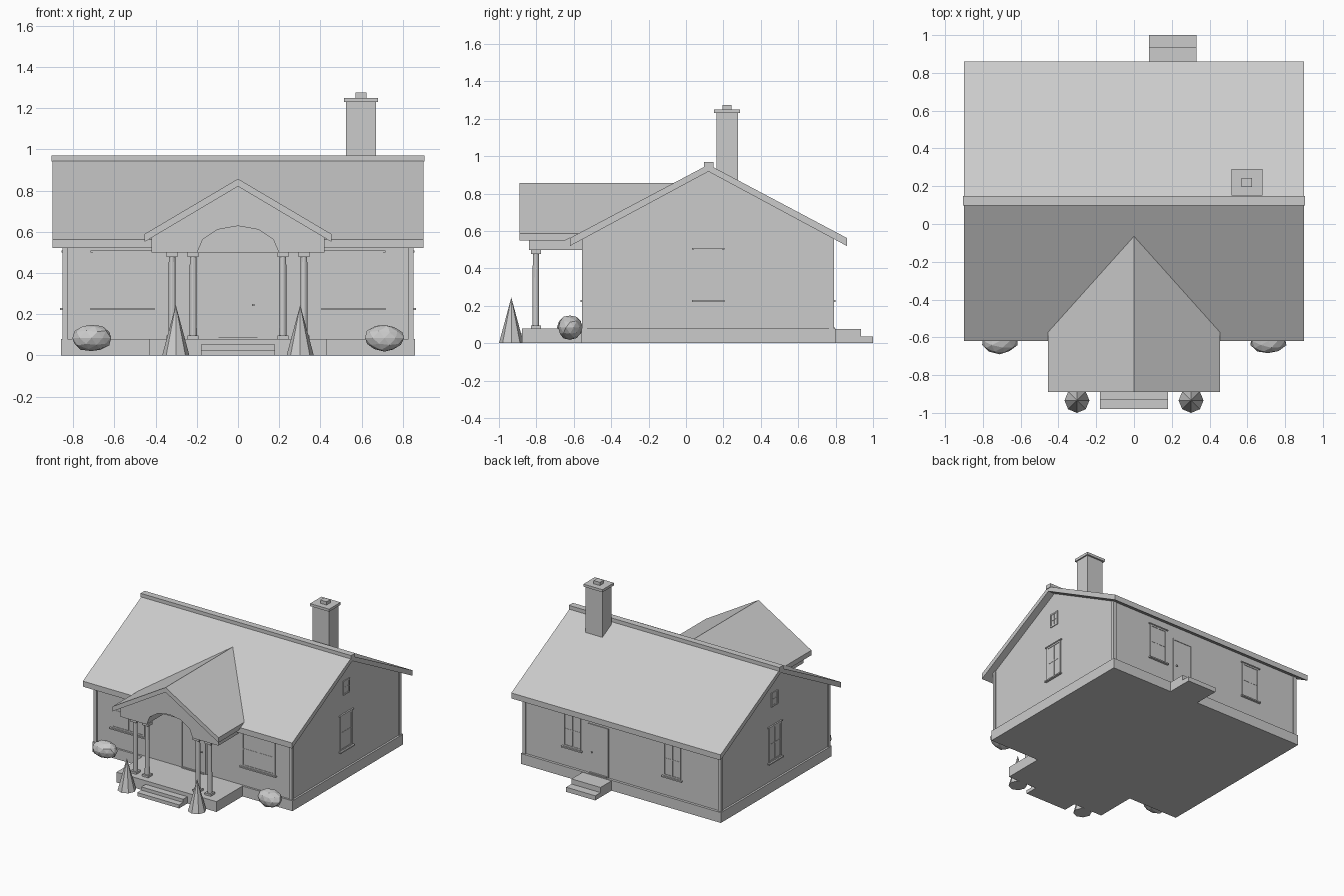
import bpy, bmesh, math, random
from mathutils import Vector

random.seed(4)
cube = bpy.data.objects.get("Cube")
if cube:
    bpy.data.objects.remove(cube, do_unlink=True)

GREY = (0.6, 0.6, 0.6, 1)
grey = bpy.data.materials.new("plain_grey")
grey.use_nodes = True
grey.diffuse_color = GREY
grey.node_tree.nodes["Principled BSDF"].inputs["Base Color"].default_value = GREY


def finish(name, bm):
    bmesh.ops.recalc_face_normals(bm, faces=bm.faces)
    mesh = bpy.data.meshes.new(name)
    bm.to_mesh(mesh)
    bm.free()
    mesh.materials.append(grey)
    obj = bpy.data.objects.new(name, mesh)
    bpy.context.collection.objects.link(obj)
    return obj


def box(name, x0, x1, y0, y1, z0, z1):
    bm = bmesh.new()
    bmesh.ops.create_cube(bm, size=1)
    for v in bm.verts:
        v.co = ((x0 + x1) / 2 + v.co.x * (x1 - x0),
                (y0 + y1) / 2 + v.co.y * (y1 - y0),
                (z0 + z1) / 2 + v.co.z * (z1 - z0))
    return finish(name, bm)


def loft(name, first, last):
    """Solid between two outlines with matching points."""
    bm = bmesh.new()
    a = [bm.verts.new(p) for p in first]
    b = [bm.verts.new(p) for p in last]
    bm.faces.new(a)
    bm.faces.new(b)
    for i in range(len(a)):
        j = (i + 1) % len(a)
        bm.faces.new((a[i], a[j], b[j], b[i]))
    return finish(name, bm)


def cone(name, x, y, z0, z1, r0, r1, sides):
    bm = bmesh.new()
    bmesh.ops.create_cone(bm, cap_ends=True, segments=sides, radius1=r0,
                          radius2=r1, depth=z1 - z0)
    bmesh.ops.translate(bm, verts=bm.verts, vec=(x, y, (z0 + z1) / 2))
    return finish(name, bm)


def chevron(mid, half, eave_low, eave_top, ridge_low, ridge_top):
    return [(mid - half, eave_low), (mid - half, eave_top), (mid, ridge_top),
            (mid + half, eave_top), (mid + half, eave_low), (mid, ridge_low)]


# Main body
WX, YF, YB, RIDGE = 0.845, -0.545, 0.78, 0.12
box("foundation", -0.86, 0.86, -0.56, 0.8, 0, 0.08)
gable = [(YF, 0.07), (YB, 0.07), (YB, 0.57), (RIDGE, 0.93), (YF, 0.57)]
loft("house_walls", [(-WX, y, z) for y, z in gable], [(WX, y, z) for y, z in gable])
for s in (-1, 1):
    for y0, y1, end in ((-0.555, -0.53, "front"), (0.765, 0.79, "back")):
        x0, x1 = sorted((s * 0.828, s * 0.853))
        box(end + "_corner_board", x0, x1, y0, y1, 0.08, 0.563)

# Main roof
section = chevron(RIDGE, 0.74, 0.52, 0.563, 0.918, 0.955)
loft("main_roof", [(-0.9, y, z) for y, z in section], [(0.9, y, z) for y, z in section])
box("ridge_cap", -0.905, 0.905, 0.097, 0.147, 0.94, 0.97)

# Chimney
for part, hx, hy, z0, z1 in (("stack", 0.072, 0.057, 0.8, 1.23),
                             ("cap", 0.082, 0.07, 1.23, 1.25),
                             ("flue", 0.027, 0.024, 1.25, 1.275)):
    box("chimney_" + part, 0.597 - hx, 0.597 + hx, 0.22 - hy, 0.22 + hy, z0, z1)

# Porch floor and steps
box("porch_floor", -0.43, 0.43, -0.878, -0.55, 0, 0.08)
box("front_upper_step", -0.18, 0.18, -0.93, -0.87, 0, 0.052)
box("front_lower_step", -0.18, 0.18, -0.98, -0.87, 0, 0.027)
box("back_landing", 0.08, 0.33, 0.79, 0.935, 0, 0.076)
box("back_lower_step", 0.08, 0.33, 0.79, 1.0, 0, 0.036)

# Porch roof, ending on the slope of the main roof
section = chevron(0, 0.455, 0.55, 0.588, 0.82, 0.857)
loft("porch_roof", [(x, -0.89, z) for x, z in section],
     [(x, RIDGE - (0.955 - z) / 0.53, z) for x, z in section])

# Porch gable with arched opening
arch = [(0.198 * math.cos(math.pi * i / 6), 0.498 + 0.13 * math.sin(math.pi * i / 6))
        for i in range(7)]
outline = [(-0.42, 0.498), (-0.42, 0.575), (0, 0.83), (0.42, 0.575), (0.42, 0.498)] + arch
loft("porch_gable", [(x, -0.84, z) for x, z in outline], [(x, YF, z) for x, z in outline])
box("porch_back_panel", -0.21, 0.21, -0.63, YF, 0.498, 0.64)

# Porch columns
for s in (-1, 1):
    for x in (0.218, 0.32):
        cx = s * x
        cone("column_shaft", cx, -0.803, 0.08, 0.49, 0.018, 0.016, 12)
        for part, z0, z1 in (("base", 0.08, 0.095), ("capital", 0.478, 0.5)):
            box("column_" + part, cx - 0.027, cx + 0.027, -0.83, -0.776, z0, z1)

# Wall sides: origin, direction along the wall, outward direction
SIDES = {"front": ((0, YF, 0), (1, 0, 0), (0, -1, 0)),
         "back": ((0, YB, 0), (1, 0, 0), (0, 1, 0)),
         "left": ((WX, 0, 0), (0, 1, 0), (1, 0, 0)),
         "right": ((-WX, 0, 0), (0, 1, 0), (-1, 0, 0))}


def plate(name, side, u0, u1, z0, z1, depth):
    origin, along, out = (Vector(v) for v in SIDES[side])
    p = origin + along * u0 - out * 0.005
    q = origin + along * u1 + out * depth
    box(side + "_" + name, min(p.x, q.x), max(p.x, q.x),
        min(p.y, q.y), max(p.y, q.y), z0, z1)


def window(side, u, width, z0, z1, sill=True):
    h, t = width / 2, 0.012
    plate("window_glass", side, u - h, u + h, z0, z1, 0.002)
    for a in (u - h, u + h - t):
        plate("window_jamb", side, a, a + t, z0, z1, 0.006)
    for z in (z0, z1 - t):
        plate("window_rail", side, u - h, u + h, z, z + t, 0.006)
    plate("window_mullion", side, u - 0.004, u + 0.004, z0, z1, 0.004)
    mid = (z0 + z1) / 2
    plate("window_muntin", side, u - h, u + h, mid - 0.004, mid + 0.004, 0.004)
    if sill:
        plate("window_sill", side, u - h - 0.012, u + h + 0.012, z0 - 0.01, z0, 0.018)
        plate("window_head", side, u - h - 0.012, u + h + 0.012, z1, z1 + 0.008, 0.011)


def door(side, u, half, top):
    plate("door_leaf", side, u - half, u + half, 0.08, top, 0.003)
    for a in (u - half - 0.012, u + half):
        plate("door_jamb", side, a, a + 0.012, 0.08, top, 0.007)
    plate("door_head", side, u - half - 0.012, u + half + 0.012, top, top + 0.012, 0.007)
    plate("door_threshold", side, u - half, u + half, 0.08, 0.088, 0.014)
    plate("door_knob", side, u + half - 0.026, u + half - 0.016, 0.24, 0.25, 0.012)


# Windows and doors
for s in (-1, 1):
    window("front", s * 0.56, 0.286, 0.23, 0.5)
    window("back", s * 0.43, 0.15, 0.23, 0.5)
for side in ("left", "right"):
    window(side, 0.118, 0.15, 0.23, 0.5)
    window(side, RIDGE, 0.08, 0.65, 0.76, sill=False)
door("front", 0, 0.095, 0.45)
door("back", 0.205, 0.075, 0.45)

# Garden bushes and conifers
for s in (-1, 1):
    bm = bmesh.new()
    bmesh.ops.create_icosphere(bm, subdivisions=2, radius=1)
    for v in bm.verts:
        k = random.uniform(0.93, 1.04)
        v.co = (s * 0.711 + v.co.x * 0.098 * k, -0.62 + v.co.y * 0.068 * k,
                0.084 + v.co.z * 0.066 * k)
    finish("round_bush", bm)
    cone("conifer", s * 0.302, -0.934, 0, 0.245, 0.066, 0, 8)
